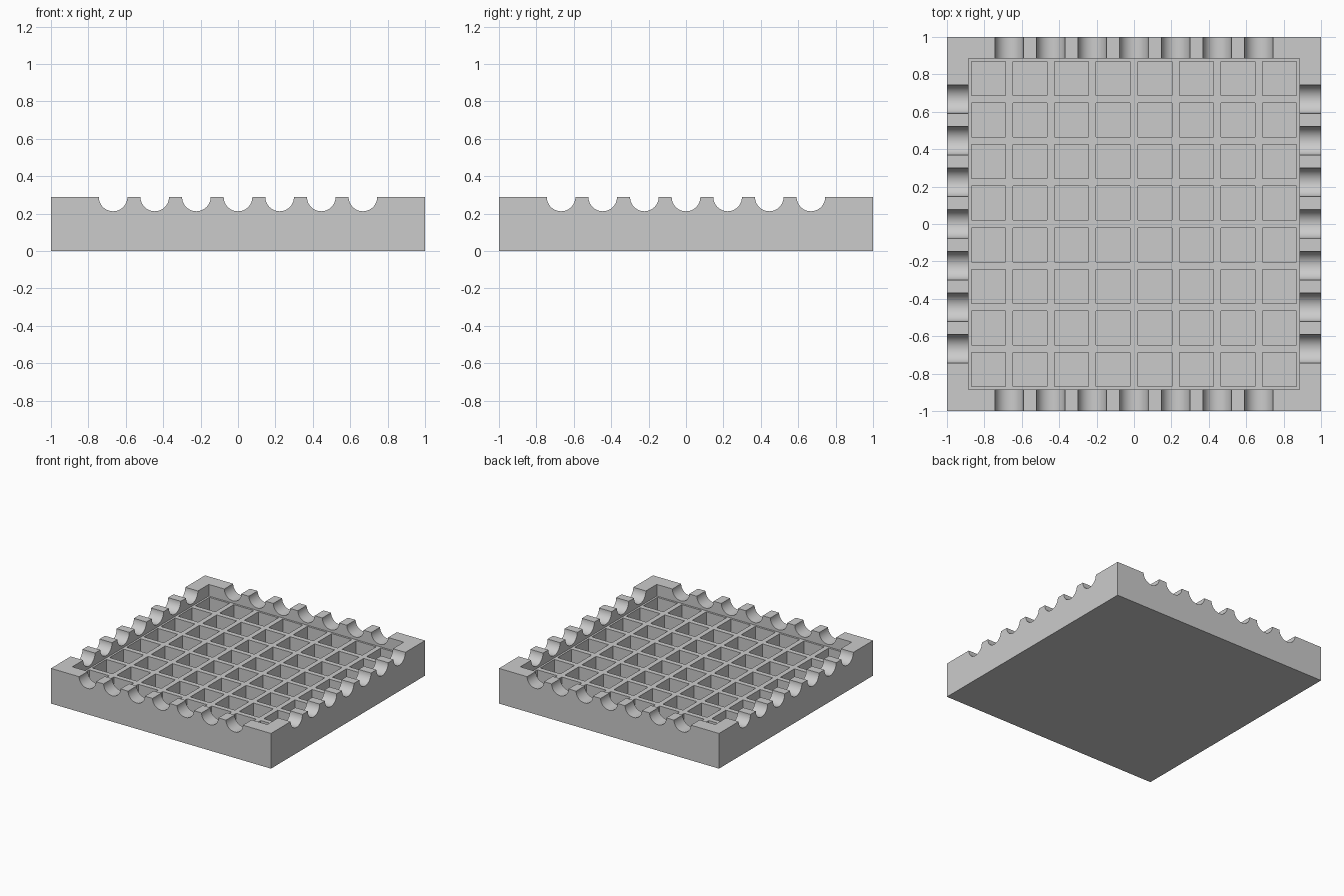
import bpy, bmesh
from math import pi
from mathutils import Matrix, Vector

default = bpy.data.objects.get("Cube")
if default:
    bpy.data.objects.remove(default, do_unlink=True)

HEIGHT = 0.289       # full height of the tray
GRID_TOP = 0.193     # top of the sunken lattice
FLOOR = 0.045        # bottom of the pockets
RECESS = 0.886       # half width of the sunken area
PITCH = 0.2226       # spacing of pockets and notches
POCKET = 0.182       # pocket width
NOTCH = 0.0765       # notch radius

grey = bpy.data.materials.new("light grey")
grey.use_nodes = True
colour = (0.6, 0.6, 0.6, 1)
grey.diffuse_color = colour
grey.node_tree.nodes["Principled BSDF"].inputs["Base Color"].default_value = colour


def add_box(bm, x, y, half, low, high):
    size = Matrix.Diagonal((2 * half, 2 * half, high - low, 1))
    place = Matrix.Translation((x, y, (low + high) / 2))
    bmesh.ops.create_cube(bm, size=1, matrix=place @ size)


def make_object(name, bm):
    mesh = bpy.data.meshes.new(name)
    bm.to_mesh(mesh)
    bm.free()
    mesh.materials.append(grey)
    obj = bpy.data.objects.new(name, mesh)
    bpy.context.collection.objects.link(obj)
    return obj


def carve(target, name, bm):
    cutter = make_object(name, bm)
    cutter.hide_render = True
    mod = target.modifiers.new(name, "BOOLEAN")
    mod.operation = "DIFFERENCE"
    mod.solver = "EXACT"
    mod.object = cutter
    bpy.context.view_layer.update()
    bpy.ops.object.modifier_apply(modifier=name)
    bpy.data.objects.remove(cutter, do_unlink=True)


# Solid block
bm = bmesh.new()
add_box(bm, 0, 0, 1, 0, HEIGHT)
tray = make_object("grid_tray", bm)
bpy.context.view_layer.objects.active = tray
tray.select_set(True)

# Sunken area inside the rim
bm = bmesh.new()
add_box(bm, 0, 0, RECESS, GRID_TOP, HEIGHT + 0.2)
carve(tray, "recess_cutter", bm)

# Eight by eight square pockets
bm = bmesh.new()
for i in range(8):
    for j in range(8):
        add_box(bm, (i - 3.5) * PITCH, (j - 3.5) * PITCH, POCKET / 2, FLOOR, HEIGHT)
carve(tray, "pocket_cutter", bm)

# Seven round notches across each pair of rims
for axis in "XY":
    bm = bmesh.new()
    turn = Matrix.Rotation(pi / 2, 4, axis)
    across = Vector((1, 0, 0)) if axis == "X" else Vector((0, 1, 0))
    for i in range(-3, 4):
        place = Matrix.Translation(across * i * PITCH + Vector((0, 0, HEIGHT)))
        bmesh.ops.create_cone(bm, cap_ends=True, segments=48, radius1=NOTCH,
                              radius2=NOTCH, depth=2.4, matrix=place @ turn)
    carve(tray, "notch_cutter_" + axis.lower(), bm)

# Smooth notches with crisp edges
bpy.ops.object.shade_smooth_by_angle(angle=pi / 6)
